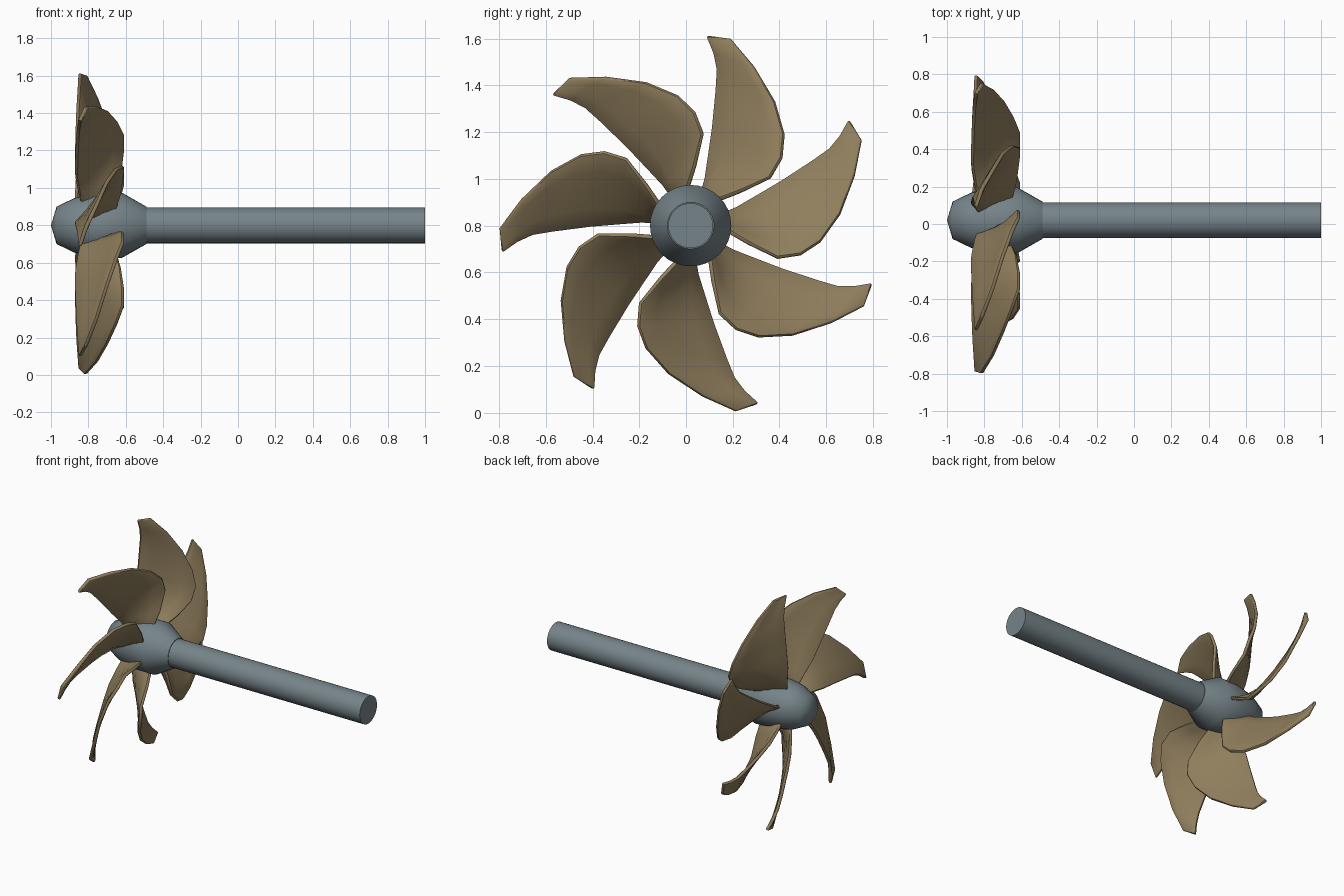
import bpy, bmesh, math
from mathutils import Vector

if "Cube" in bpy.data.objects:
    bpy.data.objects.remove(bpy.data.objects["Cube"])

AXIS_Y, AXIS_Z = 0.02, 0.80
BLADES = 7


def material(name, rgb):
    m = bpy.data.materials.new(name)
    m.use_nodes = True
    colour = (*rgb, 1)
    m.diffuse_color = colour
    m.node_tree.nodes["Principled BSDF"].inputs["Base Color"].default_value = colour
    return m


def add_object(name, mesh):
    ob = bpy.data.objects.new(name, mesh)
    ob.location = (0, AXIS_Y, AXIS_Z)
    bpy.context.collection.objects.link(ob)
    return ob


def select(ob):
    bpy.ops.object.select_all(action="DESELECT")
    ob.select_set(True)
    bpy.context.view_layer.objects.active = ob


def lathe(name, profile, mat, angle):
    """Spin an (x, radius) profile around the shaft axis."""
    bm = bmesh.new()
    verts = [bm.verts.new((x, 0, r)) for x, r in profile]
    edges = [bm.edges.new(pair) for pair in zip(verts, verts[1:])]
    bmesh.ops.spin(bm, geom=verts + edges, cent=(0, 0, 0), axis=(1, 0, 0),
                   angle=math.tau, steps=32, use_duplicate=False)
    bmesh.ops.remove_doubles(bm, verts=bm.verts, dist=0.0005)
    bmesh.ops.recalc_face_normals(bm, faces=bm.faces)
    mesh = bpy.data.meshes.new(name)
    bm.to_mesh(mesh)
    bm.free()
    mesh.materials.append(mat)
    ob = add_object(name, mesh)
    select(ob)
    bpy.ops.object.shade_smooth_by_angle(angle=math.radians(angle))
    return ob


steel = material("blue_grey_steel", (0.18, 0.23, 0.25))
bronze = material("dull_bronze", (0.28, 0.21, 0.11))

# Hub and drive shaft
lathe("hub", [(-1.0, 0), (-0.97, 0.10), (-0.87, 0.148), (-0.75, 0.172),
              (-0.62, 0.174), (-0.49, 0.10), (-0.49, 0)], steel, 60)
lathe("shaft", [(-0.5, 0), (-0.5, 0.096), (1.0, 0.096), (1.0, 0)], steel, 40)

# Blade outline from root to tip: hollow leading edge and bulging trailing edge
leading = [(-0.84, 0.05, 0.14), (-0.85, 0.065, 0.20), (-0.865, 0.08, 0.31),
           (-0.865, 0.095, 0.42), (-0.86, 0.11, 0.58), (-0.855, 0.115, 0.67),
           (-0.85, 0.10, 0.74), (-0.845, 0.07, 0.812)]
trailing = [(-0.66, 0.09, 0.10), (-0.63, 0.21, 0.145), (-0.615, 0.34, 0.205),
            (-0.615, 0.39, 0.29), (-0.65, 0.40, 0.39), (-0.70, 0.36, 0.53),
            (-0.755, 0.27, 0.68), (-0.815, 0.17, 0.80)]
COLUMNS = 5

bm = bmesh.new()
rows = []
for a, b in zip(leading, trailing):
    rows.append([bm.verts.new(Vector(a).lerp(Vector(b), i / (COLUMNS - 1)))
                 for i in range(COLUMNS)])
for low, high in zip(rows, rows[1:]):
    for i in range(COLUMNS - 1):
        bm.faces.new((low[i], low[i + 1], high[i + 1], high[i]))
blade_mesh = bpy.data.meshes.new("blade")
bm.to_mesh(blade_mesh)
bm.free()
blade_mesh.materials.append(bronze)

# Thicken the blade and chamfer its rim
blade = add_object("blade_1", blade_mesh)
solid = blade.modifiers.new("thickness", "SOLIDIFY")
solid.thickness = 0.022
solid.offset = 0
bevel = blade.modifiers.new("rim", "BEVEL")
bevel.width = 0.007
bevel.segments = 2
bevel.limit_method = "ANGLE"
bevel.angle_limit = math.radians(50)
select(blade)
for name in ("thickness", "rim"):
    bpy.ops.object.modifier_apply(modifier=name)
bpy.ops.object.shade_smooth_by_angle(angle=math.radians(40))

# Repeat the blade around the hub
for n in range(1, BLADES):
    copy = add_object(f"blade_{n + 1}", blade.data)
    copy.rotation_euler.x = n * math.tau / BLADES
